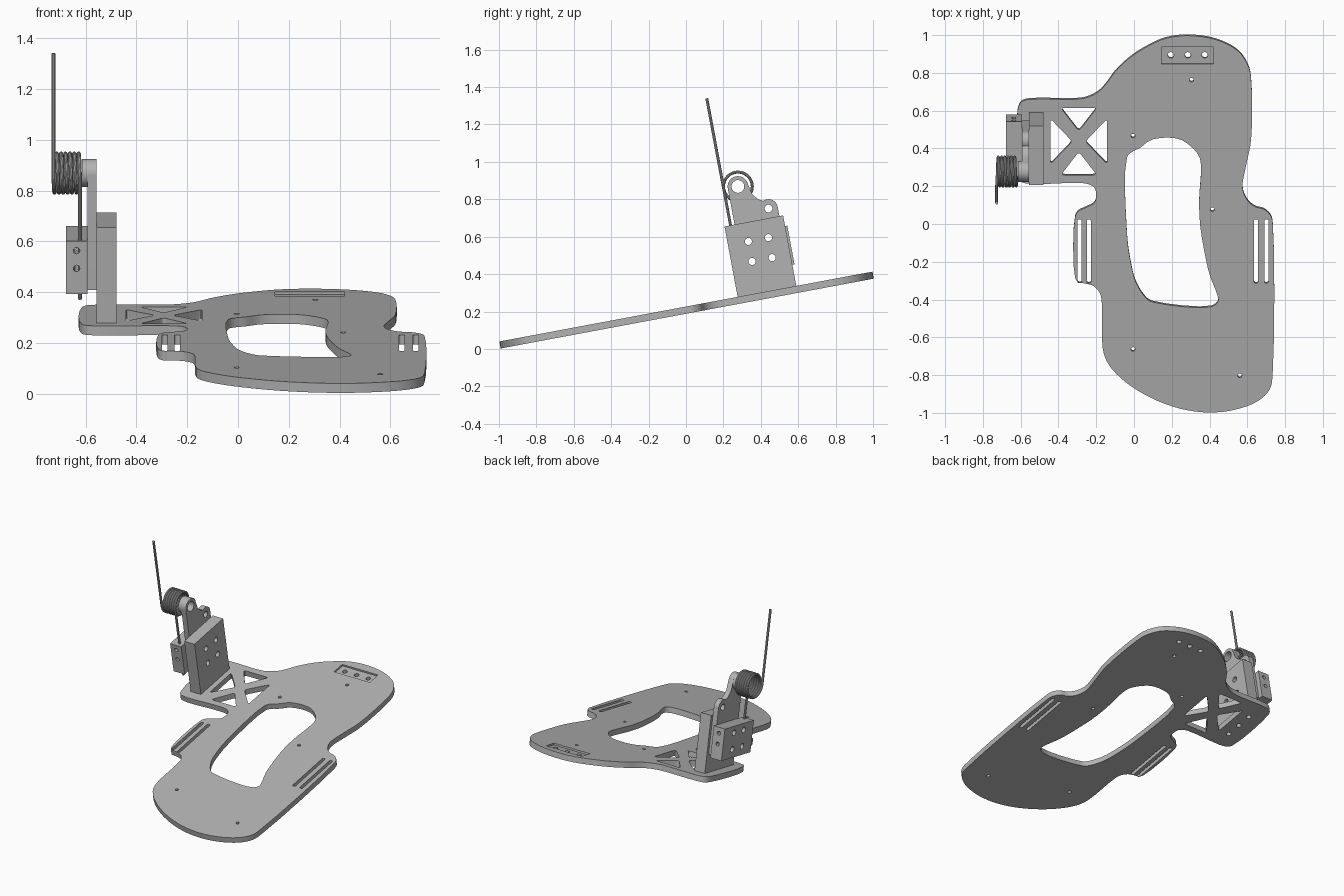
import bpy, bmesh, math
from mathutils import Matrix, Vector

default = bpy.data.objects.get("Cube")
if default:
    bpy.data.objects.remove(default)

ANGLE = math.radians(10.6)
TILT = Matrix.Translation((0, 0, 0.188)) @ Matrix.Rotation(ANGLE, 4, 'X')
THICK = 0.038

gray = bpy.data.materials.new("light_gray")
gray.use_nodes = True
COLOR = (0.45, 0.45, 0.45, 1)
gray.diffuse_color = COLOR
gray.node_tree.nodes["Principled BSDF"].inputs["Base Color"].default_value = COLOR


# ---------- helpers ----------
def finish(name, curve, placement):
    """Turn a curve into a clean mesh object placed in the tilted frame."""
    temp = bpy.data.objects.new("temp", curve)
    bpy.context.collection.objects.link(temp)
    graph = bpy.context.evaluated_depsgraph_get()
    mesh = bpy.data.meshes.new_from_object(temp.evaluated_get(graph))
    bpy.data.objects.remove(temp)
    bm = bmesh.new()
    bm.from_mesh(mesh)
    bmesh.ops.remove_doubles(bm, verts=bm.verts, dist=1e-5)
    bmesh.ops.recalc_face_normals(bm, faces=bm.faces)
    bm.to_mesh(mesh)
    bm.free()
    mesh.transform(TILT @ placement)
    mesh.materials.clear()
    mesh.materials.append(gray)
    obj = bpy.data.objects.new(name, mesh)
    bpy.context.collection.objects.link(obj)
    return obj


def add_spline(curve, points, closed):
    spline = curve.splines.new('POLY')
    spline.points.add(len(points) - 1)
    for target, p in zip(spline.points, points):
        target.co = (*Vector(p).to_3d(), 1)
    spline.use_cyclic_u = closed


def extrude(name, loops, low, high, sideways=False):
    """Filled profile with holes, extruded upward or sideways along x."""
    curve = bpy.data.curves.new(name, 'CURVE')
    curve.dimensions = '2D'
    curve.fill_mode = 'BOTH'
    curve.extrude = (high - low) / 2
    for loop in loops:
        add_spline(curve, loop, True)
    place = Matrix.Translation((0, 0, (low + high) / 2))
    if sideways:
        place = Matrix(((0, 0, 1, 0), (1, 0, 0, 0), (0, 1, 0, 0), (0, 0, 0, 1))) @ place
    return finish(name, curve, place)


def arc(x, y, r, start=0, end=360, n=24):
    return [(x + r * math.cos(math.radians(start + (end - start) * i / n)),
             y + r * math.sin(math.radians(start + (end - start) * i / n)))
            for i in range(n if end - start == 360 else n + 1)]


def rect(x1, y1, x2, y2):
    return [(x1, y1), (x2, y1), (x2, y2), (x1, y2)]


def rounded(points, r, n=5):
    """Round every corner of a polygon."""
    pts, out = [Vector(p) for p in points], []
    for i, p in enumerate(pts):
        a = p + (pts[i - 1] - p).normalized() * r
        b = p + (pts[(i + 1) % len(pts)] - p).normalized() * r
        out += [a.lerp(p, k / n).lerp(p.lerp(b, k / n), k / n) for k in range(n + 1)]
    return out


def flowing(points, n=4):
    """Centripetal spline through a closed ring of points."""
    pts, out = [Vector(p) for p in points], []
    for i in range(len(pts)):
        p = [pts[(i + k - 1) % len(pts)] for k in range(4)]
        t = [0]
        for k in range(3):
            t.append(t[-1] + math.sqrt((p[k + 1] - p[k]).length))
        for k in range(n):
            u = t[1] + (t[2] - t[1]) * k / n
            level = p
            for step, spans in ((1, (0, 1, 2)), (2, (0, 1)), (1, (1,))):
                first = spans[0]
                level = [level[j].lerp(level[j + 1],
                                       (u - t[first + j]) / (t[first + j + step] - t[first + j]))
                         for j in range(len(spans))]
            out.append(level[0])
    return out


def plan(points):
    """Convert plan positions to distances along the sloping plate."""
    return [(x, (y + 0.004) / math.cos(ANGLE)) for x, y in points]


def cut(target, cutter):
    mod = target.modifiers.new("cut", 'BOOLEAN')
    mod.operation, mod.solver, mod.object = 'DIFFERENCE', 'EXACT', cutter
    cutter.hide_render = True
    cutter.hide_viewport = True
    cutter.display_type = 'WIRE'
    bpy.context.view_layer.update()
    graph = bpy.context.evaluated_depsgraph_get()
    target.data = bpy.data.meshes.new_from_object(target.evaluated_get(graph))
    target.modifiers.clear()
    bpy.data.objects.remove(cutter)


# ---------- sloping base plate ----------
outline = [(.285, 1), (.43, .98), (.55, .92), (.605, .84), (.62, .77), (.62, .45), (.595, .32),
           (.575, .195), (.6, .13), (.64, .095), (.69, .08), (.725, .045), (.735, 0),
           (.735, -.77), (.72, -.87), (.655, -.935), (.535, -.98), (.4, -.995), (.245, -.975),
           (.085, -.915), (-.05, -.83), (-.135, -.74), (-.165, -.66), (-.17, -.42),
           (-.18, -.365), (-.215, -.325), (-.26, -.312), (-.295, -.305), (-.312, -.28),
           (-.312, .04), (-.295, .07), (-.255, .09), (-.21, .115), (-.2, .155), (-.21, .195),
           (-.245, .215), (-.34, .22), (-.585, .22), (-.615, .25), (-.615, .61), (-.595, .65),
           (-.55, .663), (-.285, .665), (-.23, .68), (-.18, .71), (-.14, .755), (-.1, .81),
           (-.02, .885), (.06, .937), (.165, .985)]
opening = [(-.037, .355), (-.01, .385), (.03, .405), (.085, .445), (.165, .46), (.245, .45),
           (.305, .41), (.345, .36), (.355, .3), (.345, .13), (.35, 0), (.37, -.13),
           (.4, -.265), (.44, -.37), (.445, -.405), (.41, -.435), (.1, -.41), (.065, -.39),
           (.01, -.305), (-.02, -.185), (-.037, -.05)]
loops = [plan(flowing(outline)), plan(flowing(opening))]

# strap slots
for x in (-.3, -.25, .635, .69):
    loops.append(rounded(plan(rect(x, -.31, x + .022, .027)), .009))

# triangular cutouts forming the cross brace on the side arm
cx, cy = -.292, .44
for s in (-1, 1):
    loops.append(rounded(plan([(cx - .095, cy + s * .178), (cx + .095, cy + s * .178),
                               (cx, cy + s * .055)]), .02))
    loops.append(rounded(plan([(cx + s * .15, cy - .12), (cx + s * .15, cy + .12),
                               (cx + s * .035, cy)]), .02))

# screw holes
small = [(-.005, .47), (.305, .765), (.415, .08), (-.005, -.66), (.56, -.8)]
large = [(.195, .895), (.285, .895), (.375, .895), (-.518, .33), (-.518, .43), (-.518, .53)]
for spots, r in ((small, .011), (large, .016)):
    loops += [arc(x, y, r, n=16) for x, y in plan(spots)]
base = extrude("base_plate", loops, 0, THICK)
cut(base, extrude("recess_cutter", [plan(rect(.145, .85, .42, .94))], THICK - .012, THICK + .05))

# ---------- upright bracket, lever and clamp share four through holes ----------
bolts = [arc(y, z, .019) for y in (.399, .508) for z in (.21, .319)]
extrude("upright_bracket", [rect(.288, THICK, .607, .421)] + bolts, -.557, -.478, True)

COIL_Y, COIL_Z = .398, .618
lever = (arc(COIL_Y, COIL_Z, .055, 180, 20) + [(.465, .565), (.49, .532)]
         + arc(.537, .472, .05, 115, 0) + [(.587, .16), (.343, .16)])
bore = arc(COIL_Y, COIL_Z, .034)
extrude("lever_plate", [lever, bore, arc(.537, .472, .021)] + bolts, -.593, -.557, True)
extrude("spring_boss", [arc(COIL_Y, COIL_Z, .055, n=36), bore], -.615, -.593, True)

clamp = extrude("clamp_block", [rect(.295, .153, .619, .364)] + bolts, -.678, -.593, True)
for z in (.255, .326):
    bore_curve = bpy.data.curves.new("screw_cutter", 'CURVE')
    bore_curve.dimensions = '3D'
    bore_curve.bevel_depth = .013
    bore_curve.use_fill_caps = True
    add_spline(bore_curve, [(-.636, .25, z), (-.636, .67, z)], False)
    cut(clamp, finish("screw_cutter", bore_curve, Matrix()))

# ---------- coil spring with two straight legs ----------
TURNS, STEPS, RADIUS = 6, 32, .077
path = [(-.623, COIL_Y - RADIUS, .126)]
for i in range(TURNS * STEPS + 1):
    a = math.tau * i / STEPS
    path.append((-.623 - .104 * i / (TURNS * STEPS),
                 COIL_Y - RADIUS * math.cos(a), COIL_Z + RADIUS * math.sin(a)))
path.append((-.727, COIL_Y - RADIUS, 1.112))
wire = bpy.data.curves.new("coil_spring", 'CURVE')
wire.dimensions = '3D'
wire.bevel_depth = .008
wire.bevel_resolution = 3
wire.use_fill_caps = True
add_spline(wire, path, False)
finish("coil_spring", wire, Matrix())

# ---------- shading ----------
bpy.ops.object.select_all(action='DESELECT')
for obj in bpy.context.scene.objects:
    if obj.type == 'MESH' and gray.name in obj.data.materials:
        obj.select_set(True)
        bpy.context.view_layer.objects.active = obj
bpy.ops.object.shade_smooth_by_angle(angle=math.radians(30))
